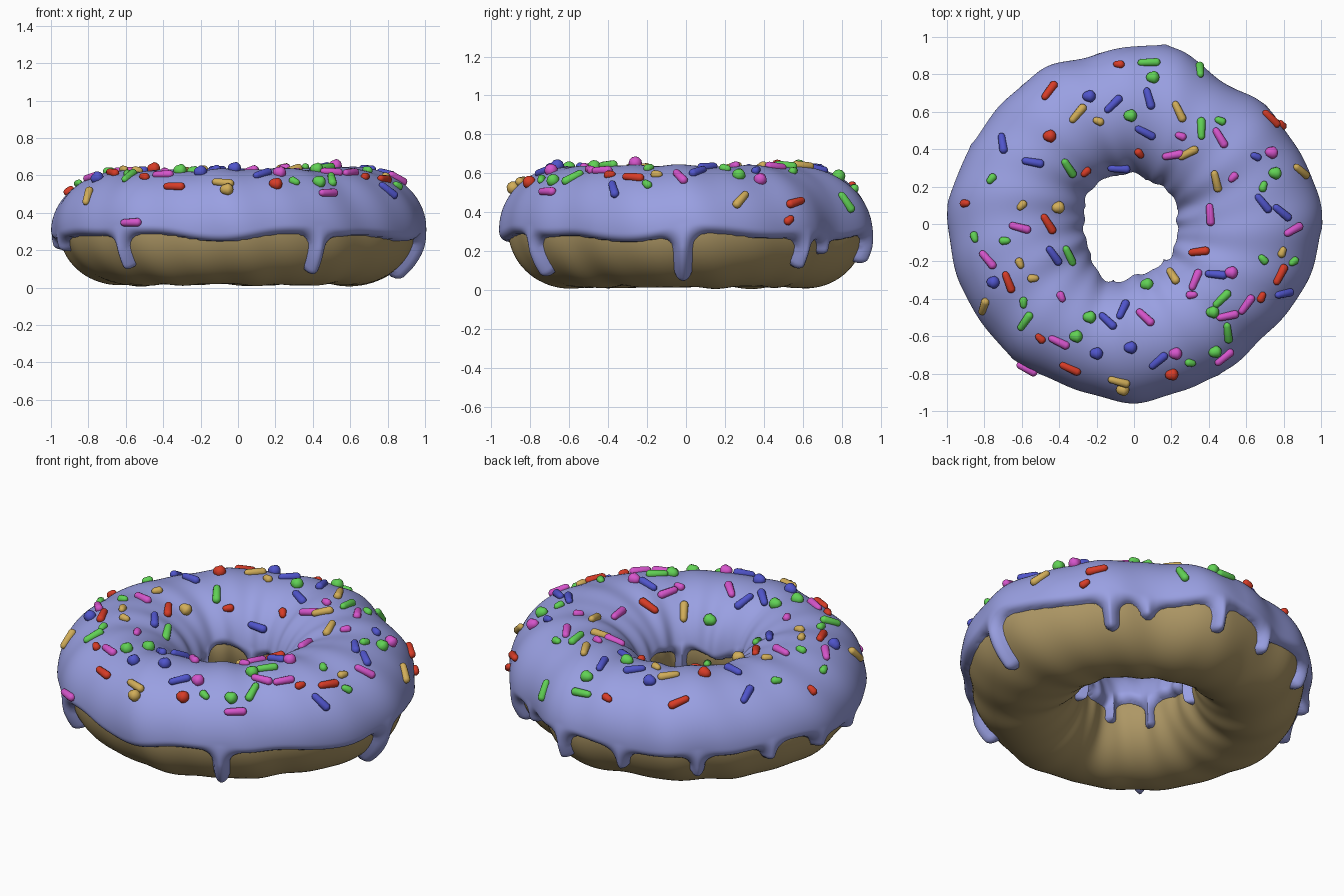
import bpy, bmesh, math
from mathutils import Vector, Matrix
from mathutils.bvhtree import BVHTree

if "Cube" in bpy.data.objects:
    bpy.data.objects.remove(bpy.data.objects["Cube"])

sin, cos, rad, pi = math.sin, math.cos, math.radians, math.pi

# Outline and hole radius of the iced ring, every 15 degrees from +x
OUTLINE = [1.0, .985, .96, .935, .895, .955, .96, .925, .965, .945, .96, .985,
           1.0, .985, .965, .97, .945, .945, .95, .93, .92, .925, .945, .98]
HOLE = [.23, .24, .24, .24, .24, .25, .26, .27, .28, .285, .28, .27,
        .26, .265, .28, .295, .32, .31, .28, .265, .255, .25, .24, .23]
SKIN = .045


def around(table, t):
    """Smooth periodic interpolation."""
    n = len(table)
    u = (t / (2 * pi) * n) % n
    i = int(u)
    f = u - i
    a, b, c, d = (table[(i + k) % n] for k in (-1, 0, 1, 2))
    return b + .5 * f * (c - a + f * (2 * a - 5 * b + 4 * c - d + f * (3 * (b - c) + d - a)))


def material(name, rgb):
    m = bpy.data.materials.new(name)
    m.diffuse_color = (*rgb, 1)
    m.use_nodes = True
    m.node_tree.nodes["Principled BSDF"].inputs["Base Color"].default_value = m.diffuse_color
    return m


def finish(bm, name, mat):
    me = bpy.data.meshes.new(name)
    bm.to_mesh(me)
    for p in me.polygons:
        p.use_smooth = True
    me.materials.append(mat)
    ob = bpy.data.objects.new(name, me)
    bpy.context.collection.objects.link(ob)
    return ob


# Lumpy ring surface: t runs round the ring, p round the tube (0 = outside, 90 = top)
def ring_point(t, p, off=0.0):
    n = (.004 * sin(5 * t + 2 + sin(p)) + .005 * sin(11 * t + 1.5 * sin(p))
         + .003 * sin(19 * t + 2 * p))
    ro, ri = around(OUTLINE, t), around(HOLE, t)
    s = sin(p)
    r = (ro + ri) / 2 + ((ro - ri) / 2 - SKIN + n + off) * cos(p)
    height = .275 + .01 * cos(t) if s > 0 else .295
    return Vector((r * cos(t), r * sin(t), max(.31 + (height + .8 * n + off) * s, 0)))


# Dough
dough_mat = material("dough tan", (.42, .31, .13))
bm = bmesh.new()
N, M = 180, 72
g = [[bm.verts.new(ring_point(2 * pi * i / N, 2 * pi * j / M)) for j in range(M)] for i in range(N)]
for i in range(N):
    for j in range(M):
        k, l = (i + 1) % N, (j + 1) % M
        bm.faces.new((g[i][j], g[k][j], g[k][l], g[i][l]))
finish(bm, "dough", dough_mat)
bm.free()

# Drips: ring angle, tube angle of the tip, half width
outer_drips = [(-132, -36, .04), (-61, -40, .05), (-1, -47, .05), (42, -32, .045),
               (55, -18, .04), (80, -26, .042), (102, -25, .042), (129, -27, .042),
               (154, -14, .04), (173, -14, .04), (191, -16, .04)]
inner_drips = [(20, 193, .025), (75, 198, .025), (110, 192, .03), (160, 196, .025),
               (215, 200, .025), (250, 192, .025), (310, 197, .03)]


def icing_depth(t, p):
    """Distance inside the icing's wavy edge, and how much of a drip is here."""
    outer = p < pi / 2
    if outer:
        edge = rad(-8 + 3 * sin(5 * t + .6) + 2 * sin(9 * t + 1))
        base = .32 * (p - edge)
    else:
        edge = rad(177 + 4 * sin(4 * t + 1) + 3 * sin(7 * t))
        base = .32 * (edge - p)
    d, amount = base, 0
    if base < .1:
        ring, k = (.92, .09) if outer else (.28, .06)
        for a, tip, w in (outer_drips if outer else inner_drips):
            dt = (t - rad(a) + pi) % (2 * pi) - pi
            u = ring * dt
            if abs(u) > .25:
                continue
            tip = rad(tip)
            over = max(0, tip - p) if outer else max(0, p - tip)
            s = w - math.hypot(u, .32 * over)
            h = max(k - abs(d - s), 0) / k
            d = max(d, s) + h * h * k / 4
            fade = min(1, max(0, 1 - (base + .06) / .12))
            amount = max(amount, fade * min(1, max(0, s / w)))
    return d, amount


# Icing: a thick rounded skin over the dough, sinking into it at the edge
icing_mat = material("icing lavender", (.32, .35, .76))
bm = bmesh.new()
N, M = 540, 150
g, depth = [], []
for i in range(N):
    row, drow = [], []
    t = 2 * pi * i / N
    for j in range(M + 1):
        p = rad(-64 + 284 * j / M)
        d, amount = icing_depth(t, p)
        c = 1 - min(1, max(0, d / .05))
        off = -.015 + (.015 + SKIN + .014 * amount) * math.sqrt(1 - c * c)
        row.append(bm.verts.new(ring_point(t, p, off)))
        drow.append(d)
    g.append(row)
    depth.append(drow)
for i in range(N):
    k = (i + 1) % N
    for j in range(M):
        if max(depth[i][j], depth[k][j], depth[k][j + 1], depth[i][j + 1]) > 0:
            bm.faces.new((g[i][j], g[k][j], g[k][j + 1], g[i][j + 1]))
bmesh.ops.delete(bm, geom=[v for v in bm.verts if not v.link_faces], context='VERTS')
bm.normal_update()
finish(bm, "icing", icing_mat)
tree = BVHTree.FromBMesh(bm)
bm.free()


# Sprinkles: rods, short grains and balls dropped onto the icing
def add_sprinkle(bm, x, y, deg, length, radius):
    hit, nor, *_ = tree.ray_cast(Vector((x, y, 2)), Vector((0, 0, -1)))
    if hit is None or hit.z < .33:
        hit, nor, *_ = tree.find_nearest(Vector((x, y, .36)))
    along = Vector((cos(rad(deg)), sin(rad(deg)), 0))
    along = (along - nor * along.dot(nor)).normalized()
    rot = Matrix((nor.cross(along), nor, along)).transposed().to_4x4()
    vs = bmesh.ops.create_uvsphere(bm, u_segments=12, v_segments=9, radius=radius)["verts"]
    for v in vs:
        if v.co.z < 0:
            v.co.xy *= .85
        v.co.z += math.copysign(length / 2 - radius, v.co.z)
    bmesh.ops.transform(bm, verts=vs, matrix=Matrix.Translation(hit + nor * radius * .25) @ rot)


def sprinkles(colour, rgb, rods, grains, balls):
    bm = bmesh.new()
    for x, y, a in rods:
        add_sprinkle(bm, x, y, a, .122, .023)
    for i, (x, y) in enumerate(grains):
        add_sprinkle(bm, x, y, 67 * i - 20, .062, .022)
    for x, y in balls:
        add_sprinkle(bm, x, y, 0, .071, .035)
    finish(bm, colour + "_sprinkles", material("sprinkle " + colour, rgb))
    bm.free()


sprinkles("blue", (.08, .09, .6),
          [(.08, .67, -75), (-.11, .64, 45), (.06, .49, -30), (-.7, .43, -70), (-.54, .33, -10),
           (-.08, .3, -5), (.69, .11, -50), (.79, .06, -35), (-.43, -.17, -50), (.44, -.27, -5),
           (-.06, -.46, 70), (-.14, -.52, -45), (.13, -.73, 45), (.8, -.37, -10)],
          [(.65, .36)],
          [(-.24, .68), (-.75, -.31), (-.2, -.69), (-.02, -.66)])
sprinkles("red", (.68, .045, .02),
          [(-.45, .71, 65), (.73, .56, -20), (-.46, 0, -55), (.35, -.15, -5), (-.67, -.31, -70),
           (.78, -.27, 60), (-.34, -.77, -25)],
          [(-.08, .85), (-.26, .28), (.03, .38), (-.9, .11), (.68, -.39), (-.5, -.61), (.79, .53)],
          [(-.45, .47), (.2, -.8)])
sprinkles("green", (.12, .64, .09),
          [(.08, .86, 5), (.35, .82, 60), (.36, .51, 90), (-.35, .3, -55), (-.35, -.17, -50),
           (.47, -.4, 45), (.5, -.58, -75), (-.58, -.52, 50)],
          [(.46, .55), (-.76, .24), (-.85, -.07), (-.69, -.09), (.69, .2), (.69, -.19),
           (.85, -.2), (-.59, -.42), (.3, -.74)],
          [(.1, .78), (-.02, .58), (.75, .27), (.07, -.33), (.42, -.47), (-.24, -.5),
           (-.31, -.6), (.43, -.68)])
sprinkles("magenta", (.67, .09, .6),
          [(.46, .46, -60), (.21, .37, 15), (.41, .05, -85), (-.61, -.02, -15), (-.78, -.19, -45),
           (.33, -.3, 70), (.85, -.03, 20), (.6, -.43, 55), (.06, -.5, -45), (-.4, -.63, -25),
           (.5, -.49, 10), (.48, -.71, 40), (-.57, -.77, -15)],
          [(.25, .47), (.53, .25), (-.39, -.39), (.31, -.38)],
          [(.73, .38), (.52, -.26), (.22, -.69)])
sprinkles("golden", (.64, .42, .1),
          [(-.3, .59, 50), (.24, .6, -65), (.29, .38, 30), (.44, .23, -80), (.89, .28, -5),
           (.21, -.28, -55), (-.8, -.44, 50), (-.08, -.84, -20)],
          [(-.19, .55), (-.6, .1), (-.61, -.21), (-.54, -.29), (.79, -.15)],
          [(-.41, .09), (-.06, -.88)])
